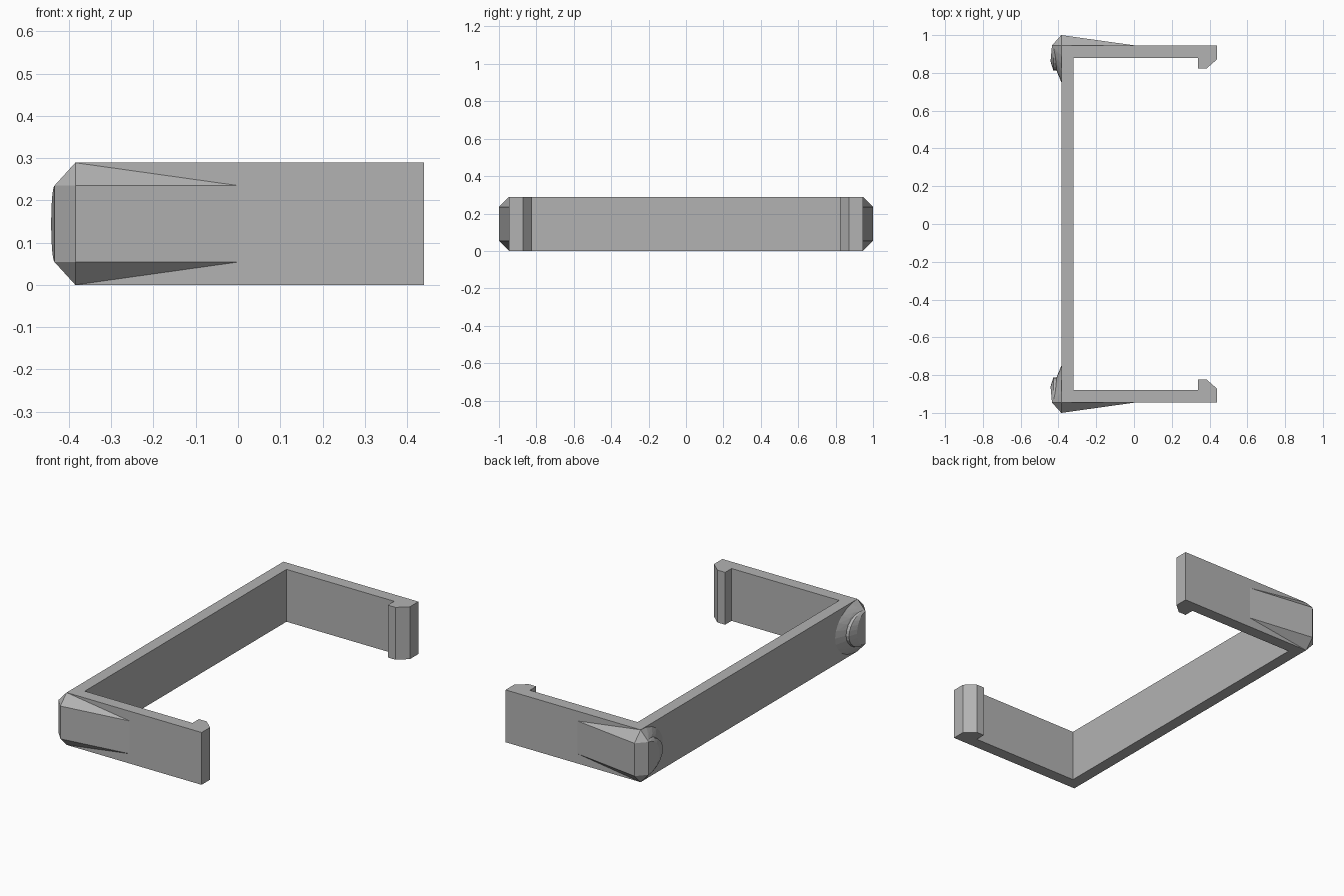
import bpy, bmesh
from math import sin, cos, pi

if "Cube" in bpy.data.objects:
    bpy.data.objects.remove(bpy.data.objects["Cube"])

H = 0.289              # height of the bracket
MID = H / 2
LOW, HIGH = 0.054, 0.235
WALL, ARM = -0.385, 0.946   # outer faces of the wall and the arms

grey = bpy.data.materials.new("plain grey")
grey.use_nodes = True
colour = (0.45, 0.45, 0.45, 1)
grey.diffuse_color = colour
grey.node_tree.nodes["Principled BSDF"].inputs["Base Color"].default_value = colour


def finish(name, bm):
    bmesh.ops.recalc_face_normals(bm, faces=bm.faces)
    mesh = bpy.data.meshes.new(name)
    bm.to_mesh(mesh)
    bm.free()
    mesh.materials.append(grey)
    obj = bpy.data.objects.new(name, mesh)
    bpy.context.collection.objects.link(obj)


def hull(name, points, side):
    bm = bmesh.new()
    for x, y, z in points:
        bm.verts.new((x, y * side, z))
    res = bmesh.ops.convex_hull(bm, input=bm.verts)
    junk = {v for v in res["geom_interior"] + res["geom_unused"]
            if isinstance(v, bmesh.types.BMVert)}
    bmesh.ops.delete(bm, geom=list(junk), context="VERTS")
    bmesh.ops.dissolve_limit(bm, angle_limit=0.01, verts=bm.verts, edges=bm.edges)
    finish(name, bm)


def arc(x, bulge, ry, rz, cy=ARM, steps=12):
    """Half ellipse facing the middle of the wall, slightly domed outward."""
    angles = [pi * (i / steps - 0.5) for i in range(steps + 1)]
    return [(x - bulge * cos(t), cy - ry * cos(t), MID + rz * sin(t)) for t in angles]


# C-shaped bracket with hooked arm ends
half = [(WALL, ARM), (0.44, ARM), (0.44, 0.872), (0.385, 0.824),
        (0.338, 0.824), (0.338, 0.88), (-0.32, 0.88)]
outline = half + [(x, -y) for x, y in reversed(half)]
bm = bmesh.new()
base = bm.faces.new([bm.verts.new((x, y, 0)) for x, y in outline])
top = bmesh.ops.extrude_face_region(bm, geom=[base])["geom"]
bmesh.ops.translate(bm, vec=(0, 0, H),
                    verts=[v for v in top if isinstance(v, bmesh.types.BMVert)])
finish("bracket", bm)

# Reinforced corners
for side, label in ((1, "back"), (-1, "front")):
    ridge = [(WALL, ARM, 0), (WALL, ARM, H), (WALL, 1, LOW), (WALL, 1, HIGH)]
    edge = [(-0.434, ARM, LOW), (-0.434, ARM, HIGH)]
    hull(label + "_arm_wedge", ridge + [(0, ARM, LOW), (0, ARM, HIGH)], side)
    hull(label + "_corner_block",
         ridge + edge + arc(WALL, 0, 0.195, MID) + arc(-0.409, 0, 0.137, 0.118), side)
    hull(label + "_corner_pad",
         edge + arc(-0.405, 0, 0.134, 0.105) + arc(-0.427, 0, 0.134, 0.098)
         + arc(-0.434, 0.008, 0.085, 0.09), side)
